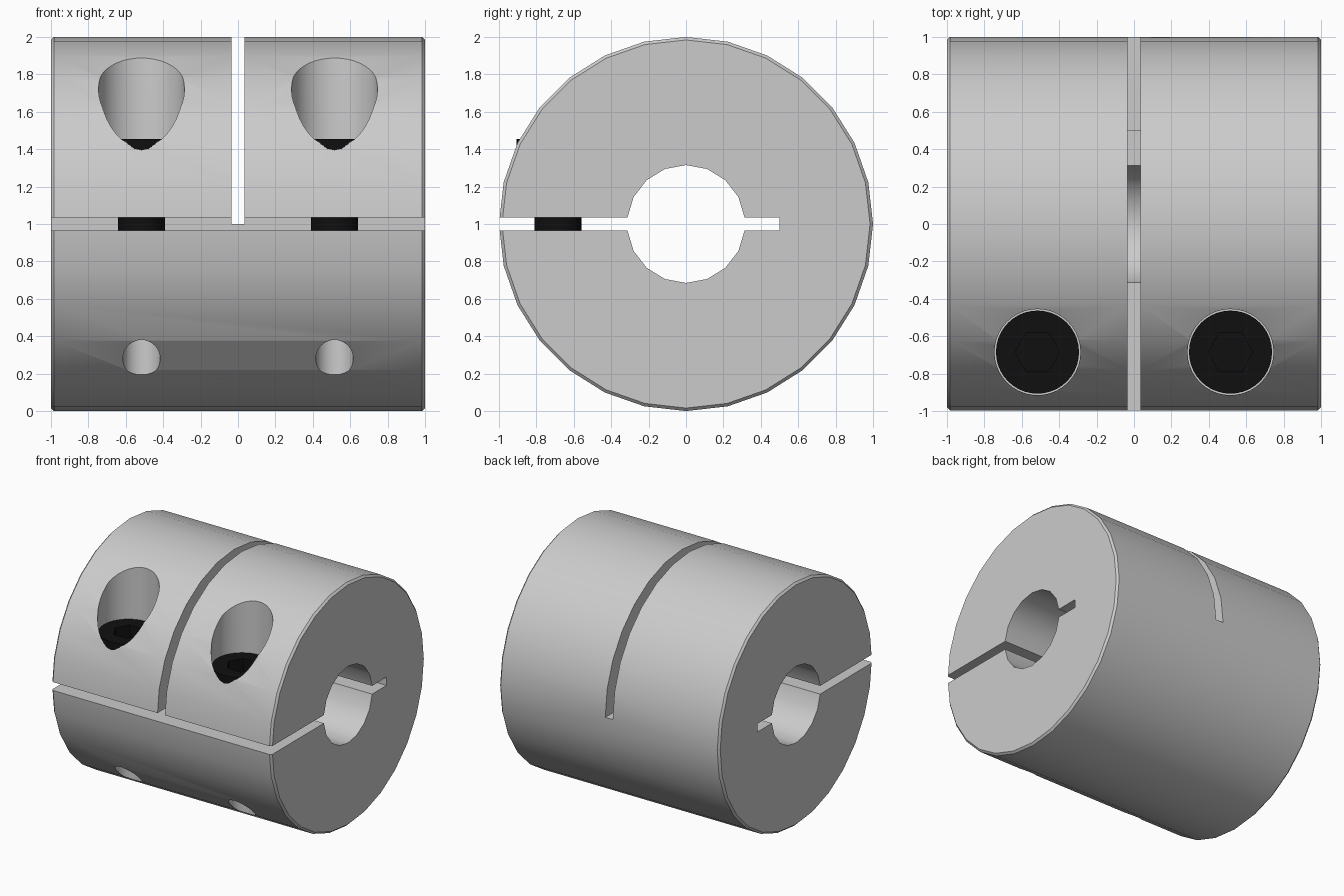
import bpy, bmesh
from math import sin, cos, pi, asin

if "Cube" in bpy.data.objects:
    bpy.data.objects.remove(bpy.data.objects["Cube"])

SLOT = 0.034            # half width of the saw cuts
SX, SY = 0.516, -0.685  # screw axis


def finish(name, bm):
    bmesh.ops.recalc_face_normals(bm, faces=bm.faces)
    me = bpy.data.meshes.new(name)
    bm.to_mesh(me)
    bm.free()
    ob = bpy.data.objects.new(name, me)
    bpy.context.collection.objects.link(ob)
    return ob


def lathe(name, profile, n, place):
    """Closed solid of revolution; profile is (radius, height), capped at both ends."""
    bm = bmesh.new()
    rings = [[bm.verts.new(place(r * cos(2 * pi * i / n), r * sin(2 * pi * i / n), h))
              for i in range(n)] for r, h in profile]
    for a, b in zip(rings, rings[1:]):
        for i in range(n):
            j = (i + 1) % n
            bm.faces.new((a[i], a[j], b[j], b[i]))
    bm.faces.new(rings[0])
    bm.faces.new(rings[-1])
    return finish(name, bm)


def prism_x(name, outline, half):
    """Extrude a (y, z) outline from x = -half to x = half."""
    bm = bmesh.new()
    face = bm.faces.new([bm.verts.new((-half, y, z)) for y, z in outline])
    ext = bmesh.ops.extrude_face_region(bm, geom=[face])["geom"]
    bmesh.ops.translate(bm, vec=(2 * half, 0, 0),
                        verts=[v for v in ext if isinstance(v, bmesh.types.BMVert)])
    return finish(name, bm)


def activate(ob):
    bpy.ops.object.select_all(action='DESELECT')
    ob.select_set(True)
    bpy.context.view_layer.objects.active = ob


def cut(ob, cutter):
    cutter.hide_render = True
    mod = ob.modifiers.new("cut", 'BOOLEAN')
    mod.operation, mod.solver, mod.object = 'DIFFERENCE', 'EXACT', cutter
    activate(ob)
    bpy.ops.object.modifier_apply(modifier=mod.name)
    bpy.data.objects.remove(cutter, do_unlink=True)


def smooth(ob):
    activate(ob)
    bpy.ops.object.shade_smooth_by_angle(angle=pi / 6)


black = bpy.data.materials.new("black_steel")
black.diffuse_color = (0.005, 0.005, 0.005, 1)
black.use_nodes = True
black.node_tree.nodes["Principled BSDF"].inputs["Base Color"].default_value = black.diffuse_color

# Chamfered cylindrical body lying along x
c = 0.016
body = lathe("coupling_body", [(1 - c, -1), (1, -1 + c), (1, 1 - c), (1 - c, 1)], 28,
             lambda a, b, h: (h, a, 1 + b))

# Bore and clamping slot as one keyhole outline
R = 0.315
a0 = asin(SLOT / R)
arc = [a0 + (pi - 2 * a0) * i / 8 for i in range(9)]
top = [(R * cos(a), R * sin(a)) for a in arc]
outline = [(0.5, SLOT)] + top + [(-1.2, SLOT)]
outline += [(y, -z) for y, z in reversed(outline)]
cut(body, prism_x("keyhole_cutter", [(y, 1 + z) for y, z in outline], 1.2))

# Cross slit separating the two upper clamps
cut(body, prism_x("slit_cutter", [(-1.2, 1), (1.2, 1), (1.2, 2.2), (-1.2, 2.2)], SLOT))

# Counterbored holes and socket screws
for side, s in (("left", -1), ("right", 1)):
    def at(a, b, h):
        return (s * SX + a, SY + b, h)
    cut(body, lathe("hole_cutter", [(0.1, -0.2), (0.1, 0.45), (0.13, 0.45), (0.13, 1.2),
                                    (0.23, 1.2), (0.23, 2.2)], 40, at))
    screw = lathe("screw_" + side, [(0.125, 0.5), (0.125, 1.205), (0.222, 1.205),
                                    (0.222, 1.455)], 40, at)
    cut(screw, lathe("hex_cutter", [(0.12, 1.33), (0.12, 1.6)], 6, at))
    screw.data.materials.clear()
    screw.data.materials.append(black)
    smooth(screw)

smooth(body)
